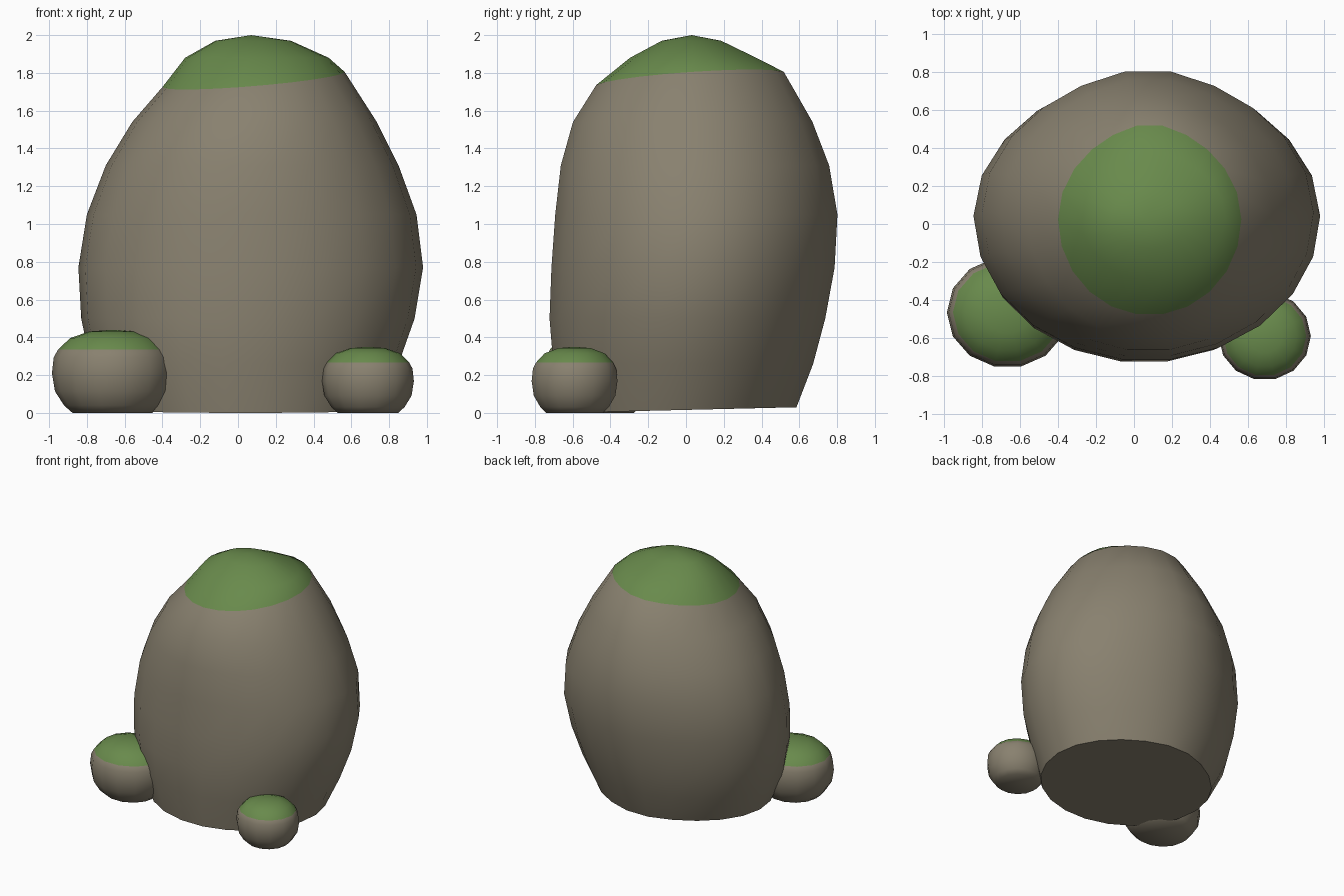
import bpy, bmesh
from math import sin, cos, pi, radians

cube = bpy.data.objects.get("Cube")
if cube:
    bpy.data.objects.remove(cube, do_unlink=True)


def material(name, rgb):
    m = bpy.data.materials.new(name)
    m.use_nodes = True
    m.diffuse_color = (*rgb, 1)
    m.node_tree.nodes["Principled BSDF"].inputs["Base Color"].default_value = (*rgb, 1)
    return m


STONE = material("brown stone", (0.25, 0.22, 0.16))
MOSS = material("green moss", (0.14, 0.255, 0.072))


def loft(name, rings, apex, moss_from):
    """Stack rings into a closed stone; faces above ring moss_from are moss."""
    bm = bmesh.new()
    loops = [[bm.verts.new(p) for p in ring] for ring in rings]
    count = len(loops[0])
    bm.faces.new(loops[0][::-1])
    for row, (low, high) in enumerate(zip(loops, loops[1:])):
        for i in range(count):
            j = (i + 1) % count
            face = bm.faces.new((low[i], low[j], high[j], high[i]))
            face.material_index = int(row >= moss_from)
    tip = bm.verts.new(apex)
    for i in range(count):
        bm.faces.new((loops[-1][i], loops[-1][(i + 1) % count], tip)).material_index = 1
    # Keep the flat underside crisp
    mesh = bpy.data.meshes.new(name)
    bm.to_mesh(mesh)
    bm.free()
    mesh.materials.append(STONE)
    mesh.materials.append(MOSS)
    obj = bpy.data.objects.new(name, mesh)
    bpy.context.collection.objects.link(obj)
    bpy.ops.object.select_all(action="DESELECT")
    obj.select_set(True)
    bpy.context.view_layer.objects.active = obj
    bpy.ops.object.shade_smooth_by_angle(angle=radians(50))
    return obj


def boulder_ring(z, left, right, front, back, tilt_x=0, tilt_y=0, sides=22):
    ring = []
    for i in range(sides):
        a = 2 * pi * i / sides
        # The back shoulders are a little flatter than an ellipse
        f = 1 - 0.05 * max(0, sin(a)) * abs(sin(2 * a))
        ring.append(((left + right) / 2 + f * (right - left) / 2 * cos(a),
                     (front + back) / 2 + f * (back - front) / 2 * sin(a),
                     z + tilt_x * cos(a) + tilt_y * sin(a)))
    return ring


# Large boulder: height, then left, right, front and back extents
levels = [
    (0.015, -0.66, 0.74, -0.67, 0.60, 0, 0.015),
    (0.26, -0.78, 0.85, -0.71, 0.69),
    (0.50, -0.83, 0.935, -0.73, 0.755),
    (0.77, -0.845, 0.98, -0.72, 0.805),
    (1.05, -0.80, 0.945, -0.70, 0.82),
    (1.31, -0.70, 0.85, -0.67, 0.775),
    (1.54, -0.56, 0.735, -0.605, 0.685),
    (1.765, -0.40, 0.565, -0.48, 0.53, 0.04, 0.035),
    (1.88, -0.28, 0.48, -0.30, 0.38),
    (1.97, -0.12, 0.28, -0.13, 0.19),
]
loft("boulder", [boulder_ring(*lv) for lv in levels], (0.07, 0.03, 2.0), 7)

# Small pebbles share one profile: height and width fractions
PROFILE = [(0, 0.66), (0.09, 0.80), (0.26, 0.95), (0.48, 1), (0.67, 0.97),
           (0.76, 0.90), (0.90, 0.70), (0.98, 0.38)]


def pebble(name, x, y, rx, ry, height, sides=14):
    rings = [[(x + rx * w * cos(2 * pi * i / sides),
               y + ry * w * sin(2 * pi * i / sides), height * h)
              for i in range(sides)] for h, w in PROFILE]
    loft(name, rings, (x, y, height), 5)


pebble("right_pebble", -0.665, -0.465, 0.32, 0.292, 0.44)
pebble("left_pebble", 0.688, -0.59, 0.243, 0.233, 0.35)
